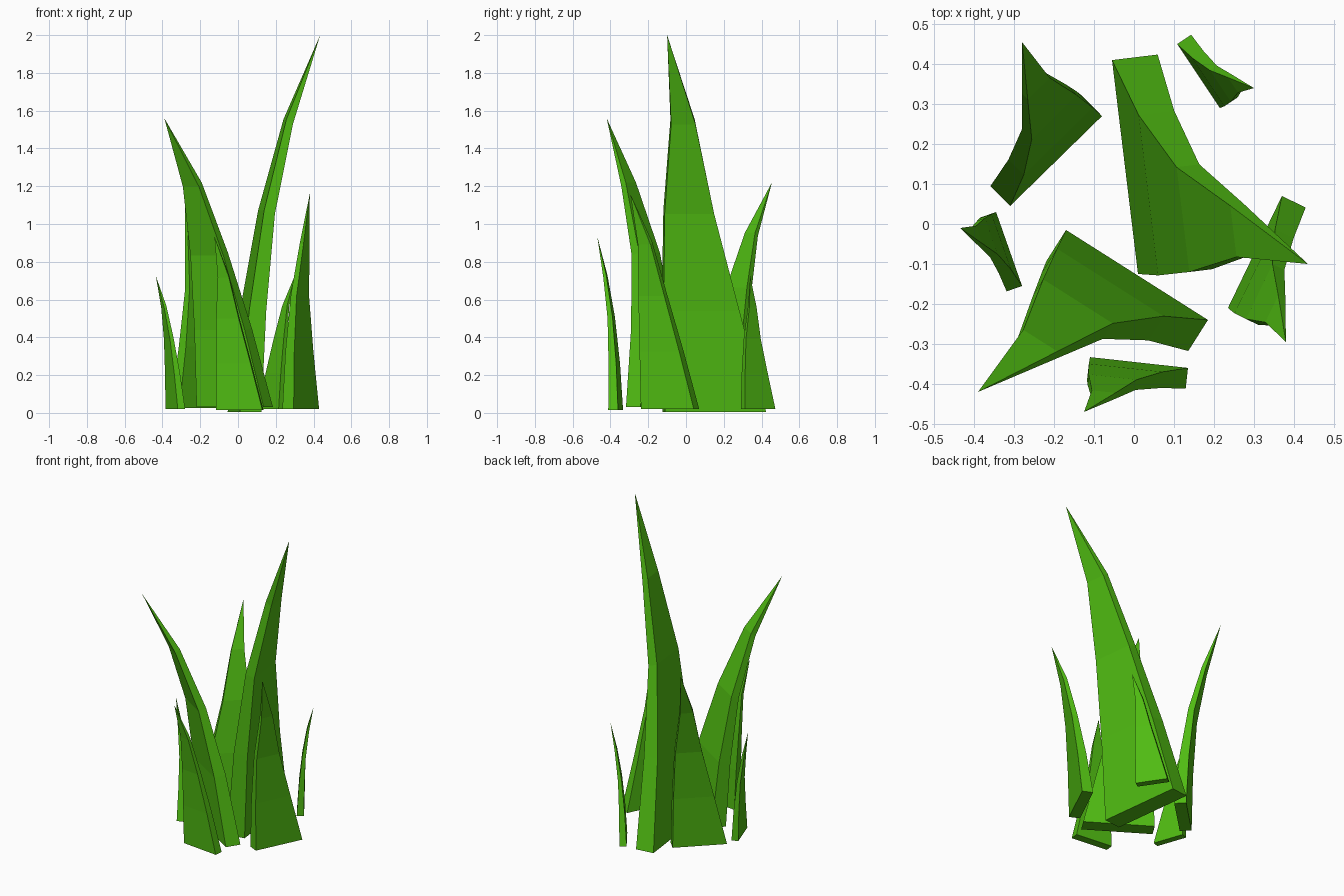
import bpy, bmesh
from mathutils import Vector

if "Cube" in bpy.data.objects:
    bpy.data.objects.remove(bpy.data.objects["Cube"])

green = bpy.data.materials.new("grass_green")
green.diffuse_color = (0.08, 0.5, 0.006, 1)
green.use_nodes = True
green.node_tree.nodes["Principled BSDF"].inputs["Base Color"].default_value = green.diffuse_color

# Shared blade profile: height, sideways lean, outward lean, width, thickness
RINGS = [(0.0, 0.0, 0.0, 1.0, 1.0),
         (0.27, 0.26, 0.10, 0.75, 0.78),
         (0.53, 0.50, 0.27, 0.49, 0.50),
         (0.77, 0.65, 0.57, 0.24, 0.30)]


def blade(name, a, b, thick, tip, z0=0.01):
    """Four-sided curved blade: a-b is the inner base edge, tip is the point."""
    a, b, t = Vector(a), Vector(b), Vector(tip[:2])
    width = (b - a).length
    u = (b - a).normalized()
    v = Vector((-u.y, u.x))
    if (t - a).dot(v) < 0:
        v = -v
    base = (a + b) / 2 + v * thick / 2
    lean_u, lean_v = (t - base).dot(u), (t - base).dot(v)
    bm = bmesh.new()
    rings = []
    for h, lu, lv, w, th in RINGS:
        c = base + u * lean_u * lu + v * lean_v * lv
        ring = []
        for su, sv in ((-1, -1), (1, -1), (1, 1), (-1, 1)):
            p = c + u * su * w * width / 2 + v * sv * th * thick / 2
            # the cross-section tips slightly as the blade leans
            z = z0 + h * (tip[2] - z0) - sv * h * thick * 0.15
            ring.append(bm.verts.new((p.x, p.y, z)))
        rings.append(ring)
    point = bm.verts.new(tip)
    bm.faces.new(rings[0])
    for lo, hi in zip(rings, rings[1:]):
        for i in range(4):
            j = (i + 1) % 4
            bm.faces.new((lo[i], lo[j], hi[j], hi[i]))
    for i in range(4):
        bm.faces.new((rings[-1][i], rings[-1][(i + 1) % 4], point))
    bmesh.ops.recalc_face_normals(bm, faces=bm.faces)
    mesh = bpy.data.meshes.new(name)
    bm.to_mesh(mesh)
    bm.free()
    mesh.materials.append(green)
    obj = bpy.data.objects.new(name, mesh)
    bpy.context.collection.objects.link(obj)


# Large blades
blade("tall_blade", (-0.055, 0.41), (0.01, -0.125), 0.115, (0.435, -0.10, 2.0), 0.005)
blade("front_left_blade", (-0.17, -0.015), (0.185, -0.24), 0.092, (-0.39, -0.42, 1.56), 0.03)
blade("back_left_blade", (-0.08, 0.27), (-0.31, 0.045), 0.07, (-0.28, 0.455, 1.22), 0.025)
blade("right_blade", (0.37, 0.07), (0.235, -0.21), 0.066, (0.38, -0.295, 1.16), 0.02)
# Small blades
blade("front_blade", (-0.11, -0.333), (0.135, -0.36), 0.052, (-0.125, -0.47, 0.935), 0.015)
blade("left_blade", (-0.345, 0.03), (-0.28, -0.155), 0.041, (-0.435, -0.01, 0.725), 0.02)
blade("back_right_blade", (0.108, 0.45), (0.215, 0.29), 0.042, (0.30, 0.34, 0.725), 0.02)
